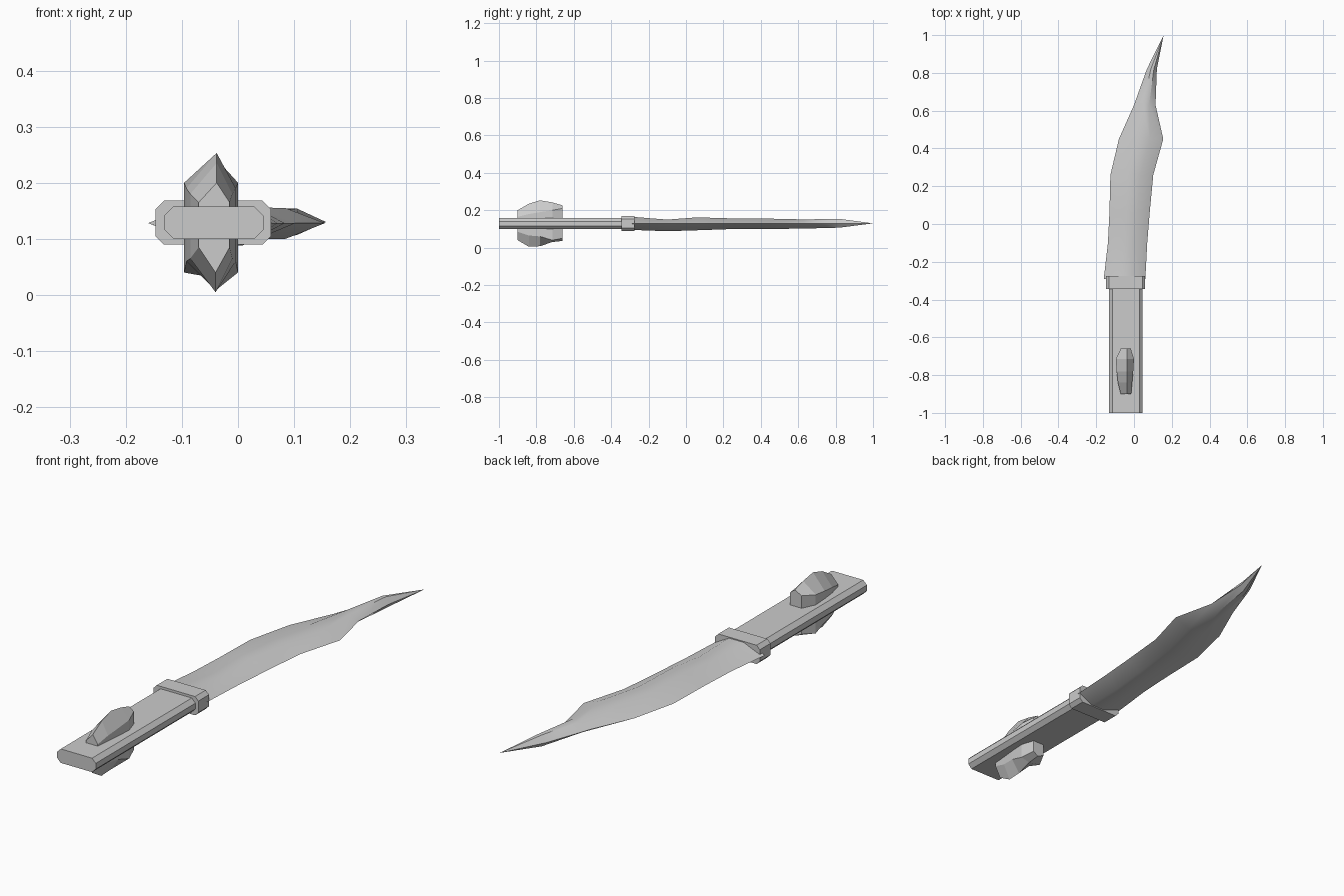
import bpy, bmesh

if "Cube" in bpy.data.objects:
    bpy.data.objects.remove(bpy.data.objects["Cube"])

grey = bpy.data.materials.new("plain grey")
grey.diffuse_color = (0.6, 0.6, 0.6, 1)
grey.use_nodes = True
grey.node_tree.nodes["Principled BSDF"].inputs["Base Color"].default_value = grey.diffuse_color


def loft(name, sections, tip=None):
    """Skin matching closed cross-sections, with capped ends or a pointed tip."""
    bm = bmesh.new()
    rings = [[bm.verts.new(p) for p in s] for s in sections]
    n = len(rings[0])
    for a, b in zip(rings, rings[1:]):
        for i in range(n):
            j = (i + 1) % n
            bm.faces.new((a[i], a[j], b[j], b[i]))
    bm.faces.new(rings[0][::-1])
    if tip:
        t = bm.verts.new(tip)
        for i in range(n):
            bm.faces.new((rings[-1][i], rings[-1][(i + 1) % n], t))
    else:
        bm.faces.new(rings[-1])
    bmesh.ops.recalc_face_normals(bm, faces=bm.faces)
    mesh = bpy.data.meshes.new(name)
    bm.to_mesh(mesh)
    bm.free()
    mesh.materials.append(grey)
    ob = bpy.data.objects.new(name, mesh)
    bpy.context.collection.objects.link(ob)
    return ob


def chamfered_bar(name, x0, x1, z0, z1, y0, y1, c):
    profile = [(x0 + c, z0), (x1 - c, z0), (x1, z0 + c), (x1, z1 - c),
               (x1 - c, z1), (x0 + c, z1), (x0, z1 - c), (x0, z0 + c)]
    return loft(name, [[(x, y, z) for x, z in profile] for y in (y0, y1)])


# Handle and collar
chamfered_bar("handle", -0.132, 0.046, 0.10, 0.158, -1.0, -0.285, 0.017)
chamfered_bar("collar", -0.147, 0.059, 0.09, 0.168, -0.345, -0.275, 0.015)

# Curved blade: y, left edge, right edge, bottom, top
stations = [(-0.29, -0.16, 0.06, 0.095, 0.165), (-0.1, -0.138, 0.07, 0.088, 0.15),
            (0.06, -0.13, 0.083, 0.093, 0.162), (0.26, -0.125, 0.102, 0.1, 0.156),
            (0.45, -0.08, 0.155, 0.1, 0.155), (0.63, 0.0, 0.114, 0.102, 0.151),
            (0.82, 0.068, 0.121, 0.107, 0.154)]
sections = []
for y, l, r, lo, hi in stations:
    a, b = l + 0.4 * (r - l), l + 0.7 * (r - l)
    sections.append([(l, y, 0.128), (a, y, lo), (b, y, lo),
                     (r, y, 0.128), (b, y, hi), (a, y, hi)])
blade = loft("blade", sections, tip=(0.157, 1.0, 0.13))
bpy.context.view_layer.objects.active = blade
blade.select_set(True)
bpy.ops.object.shade_smooth_by_angle(angle=0.6)

# Faceted stone set through the handle:
# y, left, right, side bottom, side top, ridge bottom, ridge top
stone = [(-0.9, -0.07, -0.015, 0.085, 0.165, 0.04, 0.2),
         (-0.84, -0.085, -0.01, 0.065, 0.18, 0.005, 0.235),
         (-0.78, -0.092, -0.004, 0.06, 0.19, 0.008, 0.253),
         (-0.715, -0.096, 0.0, 0.04, 0.2, 0.03, 0.242),
         (-0.66, -0.07, -0.017, 0.05, 0.21, 0.036, 0.226)]
loft("stone", [[(l, y, s0), (-0.04, y, z0), (r, y, s0),
                (r, y, s1), (-0.038, y, z1), (l, y, s1)]
               for y, l, r, s0, s1, z0, z1 in stone])
